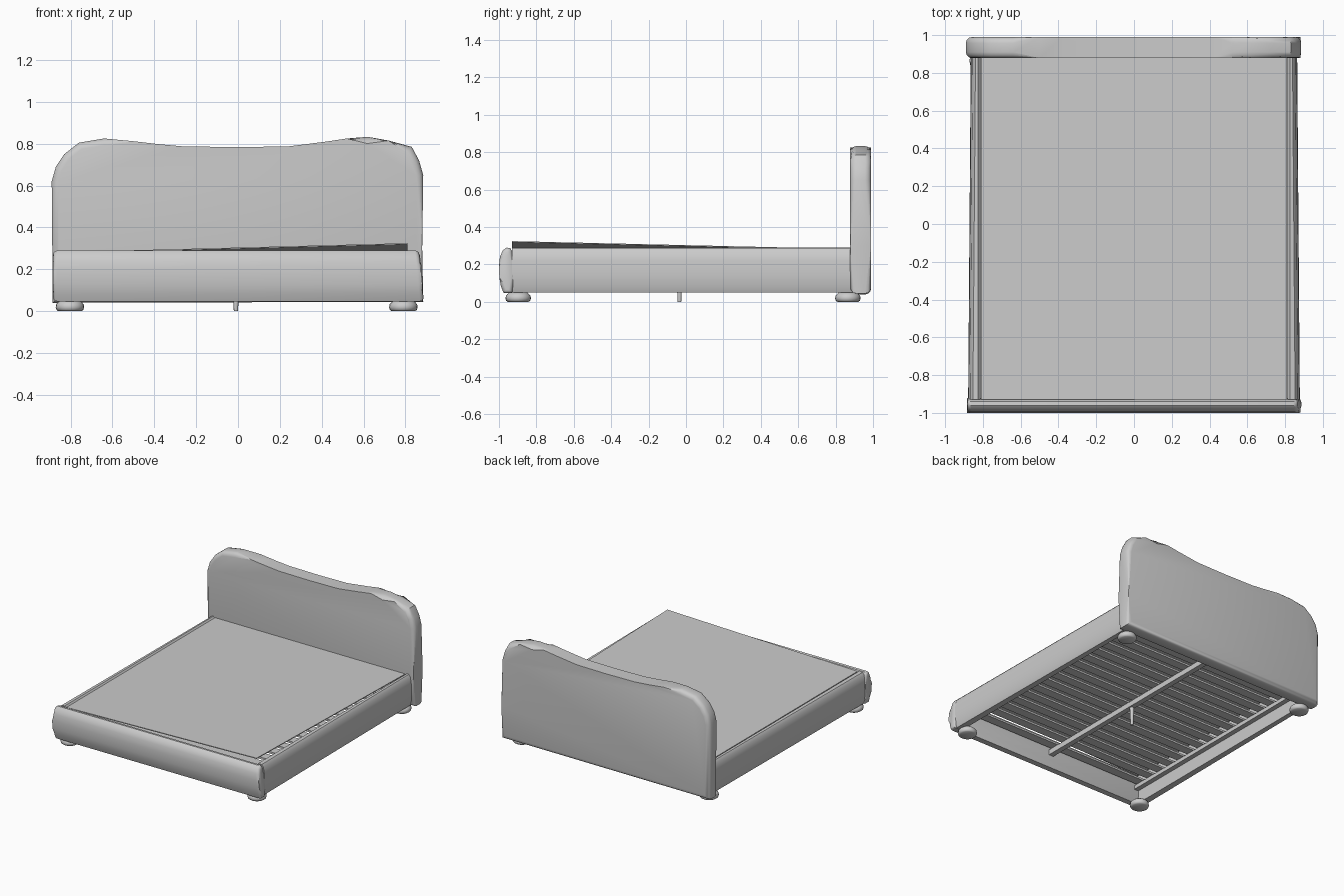
import bpy, bmesh, math
from mathutils import Vector

if "Cube" in bpy.data.objects:
    bpy.data.objects.remove(bpy.data.objects["Cube"])


def finish(name, bm, angle=40):
    bmesh.ops.recalc_face_normals(bm, faces=bm.faces)
    me = bpy.data.meshes.new(name)
    bm.to_mesh(me)
    bm.free()
    ob = bpy.data.objects.new(name, me)
    bpy.context.collection.objects.link(ob)
    bpy.ops.object.select_all(action='DESELECT')
    ob.select_set(True)
    bpy.context.view_layer.objects.active = ob
    bpy.ops.object.shade_smooth_by_angle(angle=math.radians(angle))
    return ob


def loft(name, start, end, bevel=0.0, segs=3):
    """Solid between two matching outlines, with rounded cap rims."""
    bm = bmesh.new()
    a = [bm.verts.new(p) for p in start]
    b = [bm.verts.new(p) for p in end]
    n = len(a)
    caps = [bm.faces.new(a), bm.faces.new(b[::-1])]
    for i in range(n):
        j = (i + 1) % n
        bm.faces.new((a[i], b[i], b[j], a[j]))
    if bevel:
        rim = list({e for f in caps for e in f.edges})
        bmesh.ops.bevel(bm, geom=rim, offset=bevel, segments=segs,
                        profile=0.5, affect='EDGES', clamp_overlap=True)
    return finish(name, bm)


def box(name, lo, hi):
    bm = bmesh.new()
    bmesh.ops.create_cube(bm, size=1)
    lo, hi = Vector(lo), Vector(hi)
    for v in bm.verts:
        v.co = (lo + hi) / 2 + v.co * (hi - lo)
    return finish(name, bm)


def lathe(name, profile, x, y, sides):
    bm = bmesh.new()
    rings = [[bm.verts.new((x + r * math.cos(2 * math.pi * k / sides),
                            y + r * math.sin(2 * math.pi * k / sides), z))
              for k in range(sides)] for r, z in profile]
    for lo, hi in zip(rings, rings[1:]):
        for k in range(sides):
            m = (k + 1) % sides
            bm.faces.new((lo[k], lo[m], hi[m], hi[k]))
    bm.faces.new(rings[0][::-1])
    bm.faces.new(rings[-1])
    return finish(name, bm)


# Headboard with a wavy top edge
wave = [(-0.885, 0.04), (-0.89, 0.62), (-0.87, 0.69), (-0.83, 0.75), (-0.76, 0.805),
        (-0.64, 0.825), (-0.5, 0.812), (-0.38, 0.798), (-0.26, 0.787), (0, 0.784),
        (0.24, 0.787), (0.42, 0.81), (0.52, 0.825), (0.62, 0.833), (0.72, 0.815),
        (0.83, 0.785), (0.865, 0.72), (0.885, 0.65), (0.88, 0.3), (0.885, 0.045)]
loft("headboard", [(x, 0.878, z) for x, z in wave],
     [(x, 0.99, z) for x, z in wave], 0.032)

# Footboard: bulging section, slightly flared at the lower right
foot = [(-0.975, 0.047), (-0.99, 0.085), (-0.998, 0.13), (-1.0, 0.19), (-0.995, 0.24),
        (-0.98, 0.275), (-0.96, 0.29), (-0.94, 0.288), (-0.926, 0.265),
        (-0.92, 0.19), (-0.92, 0.1), (-0.93, 0.047)]
loft("footboard", [(-0.883, y, z) for y, z in foot],
     [(0.888 - 0.1 * max(z - 0.06, 0), y, z) for y, z in foot], 0.02)

# Side rails with rounded outer faces, widening toward the foot
rail = [(0.812, 0.05), (0.812, 0.275), (0.825, 0.29), (0.845, 0.287), (0.86, 0.27),
        (0.868, 0.22), (0.87, 0.15), (0.866, 0.08), (0.855, 0.05)]
for side, name in ((-1, "left_rail"), (1, "right_rail")):
    loft(name, [(side * (x + 0.008 * (x > 0.83)), -0.93, z) for x, z in rail],
         [(side * (x - 0.006 * (x > 0.83)), 0.89, z) for x, z in rail])
    # Ledge carrying the slats
    xs = sorted((side * 0.775, side * 0.813))
    box(name + "_ledge", (xs[0], -0.92, 0.15), (xs[1], 0.88, 0.18))

# Thin sheet over the slats, raised at the front right corner
sheet = [(-0.81, -0.93, 0.283), (0.81, -0.93, 0.325), (0.81, 0.885, 0.283), (-0.81, 0.885, 0.283)]
loft("mattress_base", [(x, y, z - 0.006) for x, y, z in sheet], sheet)

# Slats, centre beam and support leg
for i in range(16):
    y = -0.86 + i * 0.1115
    box("slat", (-0.795, y - 0.035, 0.18), (0.795, y + 0.035, 0.195))
box("centre_beam", (-0.025, -0.92, 0.14), (0.015, 0.88, 0.18))
lathe("support_leg", [(0.01, 0), (0.013, 0.06), (0.016, 0.145)], -0.01, -0.035, 10)

# Rounded disc feet
disc = [(0.055, 0), (0.064, 0.006), (0.068, 0.018), (0.066, 0.032), (0.058, 0.042), (0.045, 0.052)]
for x in (-0.803, 0.79):
    for y in (-0.897, 0.865):
        lathe("foot", disc, x, y, 20)
